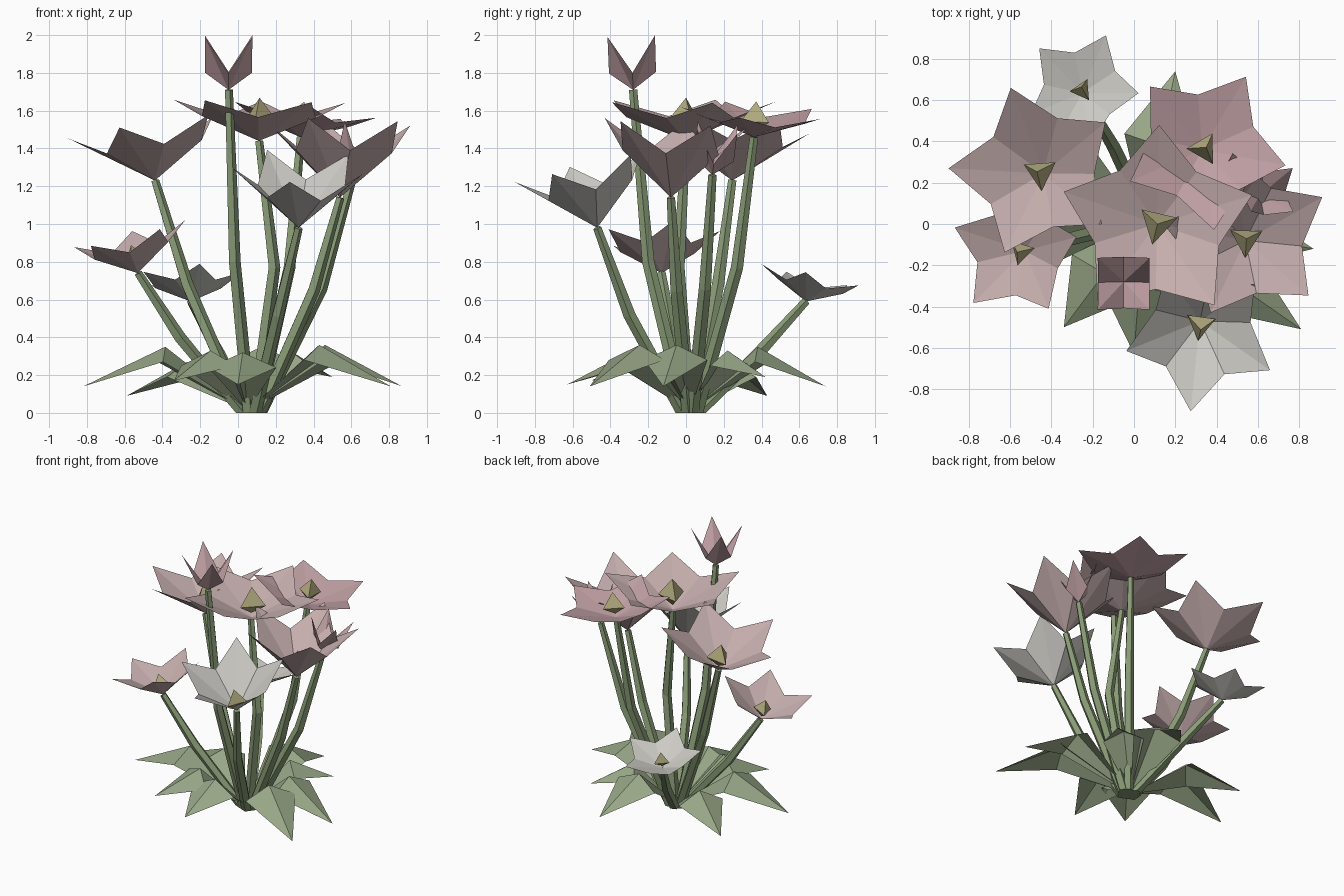
import bpy
from math import sin, cos, radians, pi
from mathutils import Vector, Matrix

if "Cube" in bpy.data.objects:
    bpy.data.objects.remove(bpy.data.objects["Cube"])


def material(name, rgb):
    m = bpy.data.materials.new(name)
    m.diffuse_color = (*rgb, 1)
    m.use_nodes = True
    m.node_tree.nodes["Principled BSDF"].inputs["Base Color"].default_value = m.diffuse_color
    return m


PINK = material("petal_pink", (0.56, 0.42, 0.42))
ROSE = material("petal_rose", (0.54, 0.36, 0.38))
WHITE = material("petal_white", (0.60, 0.59, 0.55))
GREEN = material("stem_green", (0.25, 0.33, 0.18))
LEAF = material("leaf_green", (0.31, 0.38, 0.24))
YELLOW = material("centre_yellow", (0.46, 0.42, 0.22))


def build(name, verts, faces, mat):
    me = bpy.data.meshes.new(name)
    me.from_pydata([tuple(v) for v in verts], [], faces)
    me.materials.append(mat)
    ob = bpy.data.objects.new(name, me)
    bpy.context.collection.objects.link(ob)
    return ob


def stem(name, bend, top, n=5):
    # Tapering tube with one bend; the foot ring lies flat on the ground
    foot = (0.06 + 0.13 * bend[0], 0.02 + 0.13 * bend[1], 0)
    pts = [Vector(p) for p in (foot, bend, top)]
    verts, faces = [], []
    for i, p in enumerate(pts):
        d = pts[min(i + 1, 2)] - pts[max(i - 1, 0)]
        rot = Matrix() if i == 0 else Vector((0, 0, 1)).rotation_difference(d).to_matrix().to_4x4()
        r = (0.038, 0.034, 0.023)[i]
        for k in range(n):
            a = 2 * pi * k / n
            verts.append(p + rot @ Vector((r * cos(a), r * sin(a), 0)))
    for i in range(2):
        for k in range(n):
            j = (k + 1) % n
            faces.append((i * n + k, i * n + j, i * n + n + j, i * n + n + k))
    faces += [tuple(range(n))[::-1], tuple(range(2 * n, 3 * n))]
    build(name, verts, faces, GREEN)


def tilt_frame(base, tilt, heading):
    # Lean the flower by tilt degrees towards heading
    axis = Vector((-sin(radians(heading)), cos(radians(heading)), 0))
    return Matrix.Translation(base) @ Matrix.Rotation(radians(tilt), 4, axis)


def petals(name, M, n, r, h, phase, mat, valley_r, valley_h):
    # Star-shaped cup of n petals, creased from base to tip
    verts, faces = [M @ Vector((0, 0, 0))], []
    for k in range(2 * n):
        a = radians(phase + 180 / n * k)
        q, z = (r, h) if k % 2 == 0 else (r * valley_r, h * valley_h)
        verts.append(M @ Vector((q * cos(a), q * sin(a), z)))
        faces.append((0, k + 1, (k + 1) % (2 * n) + 1))
    build(name + "_petals", verts, faces, mat)


def centre(name, M, s, phase):
    # Small three-sided pyramid with a pointed underside
    ring = [M @ Vector((0.09 * s * cos(radians(phase + t)), 0.09 * s * sin(radians(phase + t)), 0.09 * s))
            for t in (0, 120, 240)]
    ring += [M @ Vector((0, 0, 0.03 * s)), M @ Vector((0, 0, 0.2 * s))]
    build(name + "_centre", ring, [(0, 1, 4), (1, 2, 4), (2, 0, 4), (1, 0, 3), (2, 1, 3), (0, 2, 3)], YELLOW)


def leaf(name, tip, z_bend, half_w, at=0.5):
    # Tent-folded kite: the raised rib climbs to a bend, then droops to the tip
    o, t = Vector((0.05, 0.02, 0.01)), Vector(tip)
    d = Vector((t.x - o.x, t.y - o.y, 0))
    side = Vector((-d.y, d.x, 0)).normalized()
    rib = o + d * at
    rib.z = z_bend
    shoulder = o + d * (at + 0.03)
    shoulder.z = z_bend - 0.08
    verts = [o, shoulder + side * half_w, shoulder - side * half_w, rib, t]
    build(name, verts, [(0, 3, 1), (0, 2, 3), (3, 4, 1), (3, 2, 4)], LEAF)


# name, base, radius, height, phase, tilt, heading, material, stem bend
FLOWERS = [
    ("back_white_flower", (-0.25, 0.635, 0.59), 0.28, 0.14, 65, 13, 100, WHITE, (-0.1, 0.38, 0.31)),
    ("left_flower", (-0.44, 0.245, 1.23), 0.42, 0.29, 34, 9, 165, PINK, (-0.27, 0.17, 0.68)),
    ("low_left_flower", (-0.53, -0.13, 0.74), 0.32, 0.21, 14, 14, 190, PINK, (-0.31, -0.07, 0.40)),
    ("front_white_flower", (0.32, -0.47, 0.98), 0.37, 0.34, 262, 14, 275, WHITE, (0.21, -0.3, 0.52)),
    ("right_flower", (0.54, -0.08, 1.14), 0.41, 0.40, 28, 3, 60, PINK, (0.40, -0.05, 0.65)),
    ("middle_flower", (0.11, 0.0, 1.44), 0.48, 0.21, 17, 1, 0, PINK, (0.19, -0.04, 0.77)),
    ("back_right_flower", (0.33, 0.36, 1.46), 0.40, 0.14, 60, 7, 30, ROSE, (0.27, 0.27, 0.77)),
]
for name, base, r, h, ph, ti, hd, mat, bend in FLOWERS:
    M = tilt_frame(base, ti, hd)
    petals(name, M, 5, r, h, ph, mat, 0.66, 0.6)
    centre(name, M, r / 0.42, ph)
    stem(name + "_stem", bend, base)

# Closed buds: four steep petals
BUDS = [
    ("tall_bud", (-0.05, -0.28, 1.71), 0.178, 0.285, 2, 270, (-0.02, -0.2, 0.8)),
    ("right_bud", (0.61, 0.14, 1.26), 0.15, 0.26, 14, 25, (0.44, 0.1, 0.66)),
]
for name, base, r, h, ti, hd, bend in BUDS:
    petals(name, tilt_frame(base, ti, hd), 4, r, h, 45, ROSE, 0.7, 0.32)
    stem(name + "_stem", bend, base)

# Ring of leaves around the foot
LEAVES = [((0.0, -0.63, 0.15), 0.32, 0.18), ((-0.34, -0.5, 0.17), 0.33, 0.18),
          ((0.81, -0.51, 0.14), 0.36, 0.18), ((0.87, -0.12, 0.14), 0.36, 0.17),
          ((0.2, 0.74, 0.14), 0.35, 0.18), ((-0.82, -0.05, 0.14), 0.35, 0.18),
          ((-0.59, 0.43, 0.09), 0.27, 0.16), ((0.5, 0.42, 0.19), 0.33, 0.14)]
for i, (tip, z, w) in enumerate(LEAVES):
    leaf(f"leaf_{i + 1}", tip, z, w)
